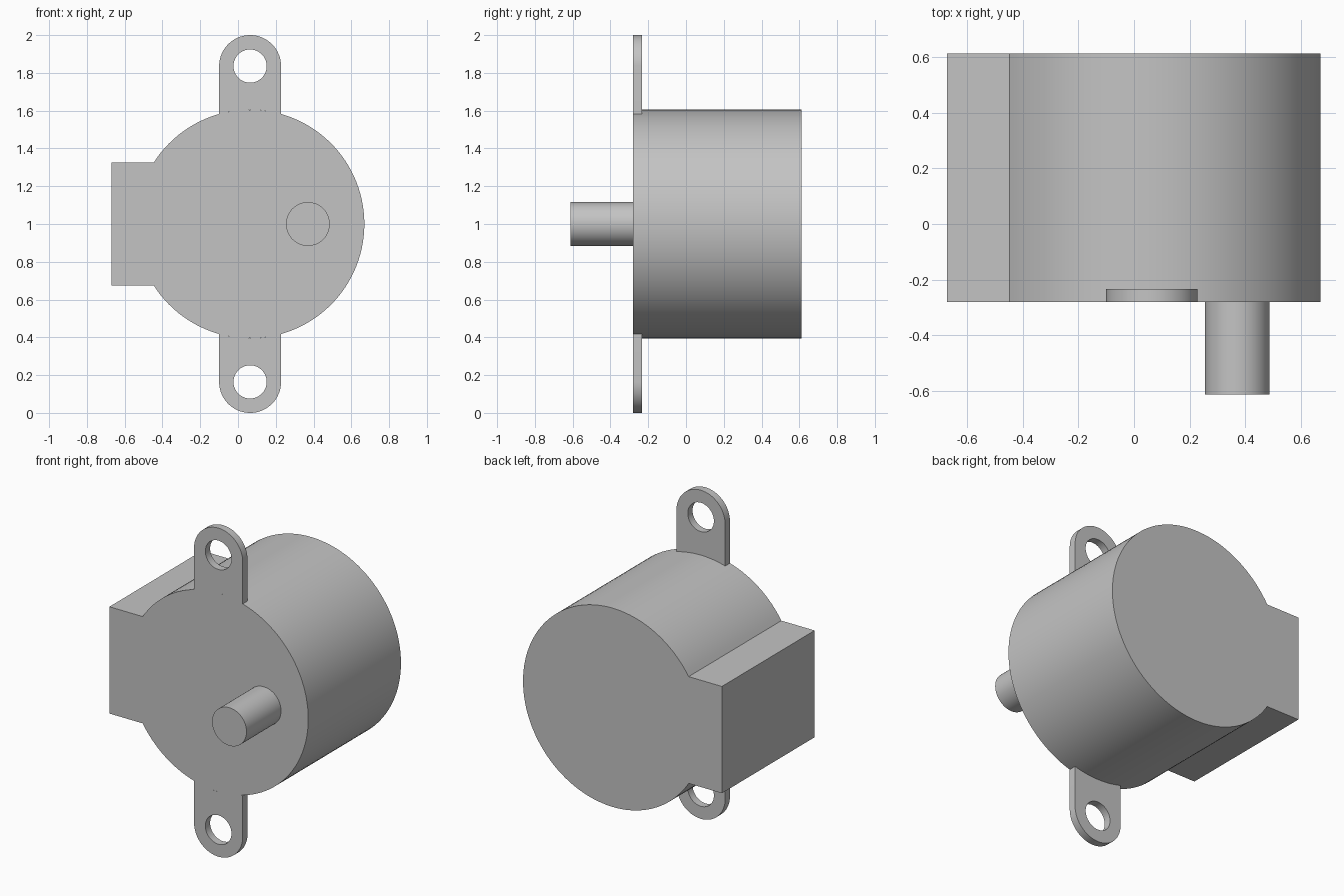
import bpy
import bmesh
from math import sin, cos, asin, pi, radians
from mathutils import Matrix

if "Cube" in bpy.data.objects:
    bpy.data.objects.remove(bpy.data.objects["Cube"])

# One plain grey for every part
grey = bpy.data.materials.new("light grey metal")
grey.use_nodes = True
colour = (0.55, 0.55, 0.55, 1)
grey.diffuse_color = colour
grey.node_tree.nodes["Principled BSDF"].inputs["Base Color"].default_value = colour

CX, CZ = 0.064, 1.0          # axis of the round can
CAN_R = 0.605
FRONT, BACK = -0.28, 0.612
TAB_R, TAB_Z = 0.164, 1.836


def arc(cx, cz, r, start, end, steps):
    """Points along an arc in the x-z plane, both ends included."""
    angles = [start + (end - start) * i / steps for i in range(steps + 1)]
    return [(cx + r * cos(a), cz + r * sin(a)) for a in angles]


def circle(cx, cz, r, steps):
    return arc(cx, cz, r, 0, 2 * pi, steps)[:-1]


def solid(name, loops, y0, y1):
    """Extrude closed x-z outlines (the first outer, the rest holes) along y."""
    curve = bpy.data.curves.new(name + "_outline", "CURVE")
    curve.dimensions = "2D"
    curve.fill_mode = "BOTH"
    curve.extrude = (y1 - y0) / 2
    for loop in loops:
        spline = curve.splines.new("POLY")
        spline.points.add(len(loop) - 1)
        for point, (x, z) in zip(spline.points, loop):
            point.co = (x, z, 0, 1)
        spline.use_cyclic_u = True
    helper = bpy.data.objects.new(name + "_helper", curve)
    mesh = bpy.data.meshes.new_from_object(helper)
    bpy.data.objects.remove(helper)
    bpy.data.curves.remove(curve)

    # Stand the outline upright and weld its caps to its walls
    bm = bmesh.new()
    bm.from_mesh(mesh)
    bm.transform(Matrix.Translation((0, (y0 + y1) / 2, 0)) @ Matrix.Rotation(pi / 2, 4, "X"))
    bmesh.ops.remove_doubles(bm, verts=bm.verts, dist=1e-5)
    bmesh.ops.recalc_face_normals(bm, faces=bm.faces)
    bm.to_mesh(mesh)
    bm.free()

    mesh.name = name
    mesh.materials.clear()
    mesh.materials.append(grey)
    obj = bpy.data.objects.new(name, mesh)
    bpy.context.collection.objects.link(obj)
    bpy.ops.object.select_all(action="DESELECT")
    obj.select_set(True)
    bpy.context.view_layer.objects.active = obj
    bpy.ops.object.shade_smooth_by_angle(angle=radians(30))
    return obj


# Round can with the square cable housing on its right side
HOUSING_X, HOUSING_H = -0.67, 0.325
meet = pi - asin(HOUSING_H / CAN_R)
can = arc(CX, CZ, CAN_R, -meet, meet, 96)
can += [(HOUSING_X, CZ + HOUSING_H), (HOUSING_X, CZ - HOUSING_H)]
solid("motor_body", [can], FRONT, BACK)

# Mounting tabs: rounded end, screw hole, base fitted to the can
half = asin(TAB_R / CAN_R)
tab = arc(CX, TAB_Z, TAB_R, 0, pi, 32)
tab += arc(CX, CZ, CAN_R, pi / 2 + half, pi / 2 - half, 12)
hole = circle(CX, TAB_Z, 0.088, 40)
for name, side in (("upper_mounting_tab", 1), ("lower_mounting_tab", -1)):
    loops = [[(x, CZ + side * (z - CZ)) for x, z in loop] for loop in (tab, hole)]
    solid(name, loops, FRONT, -0.234)

# Off-centre output shaft
solid("output_shaft", [circle(0.37, CZ, 0.116, 48)], -0.612, FRONT)
